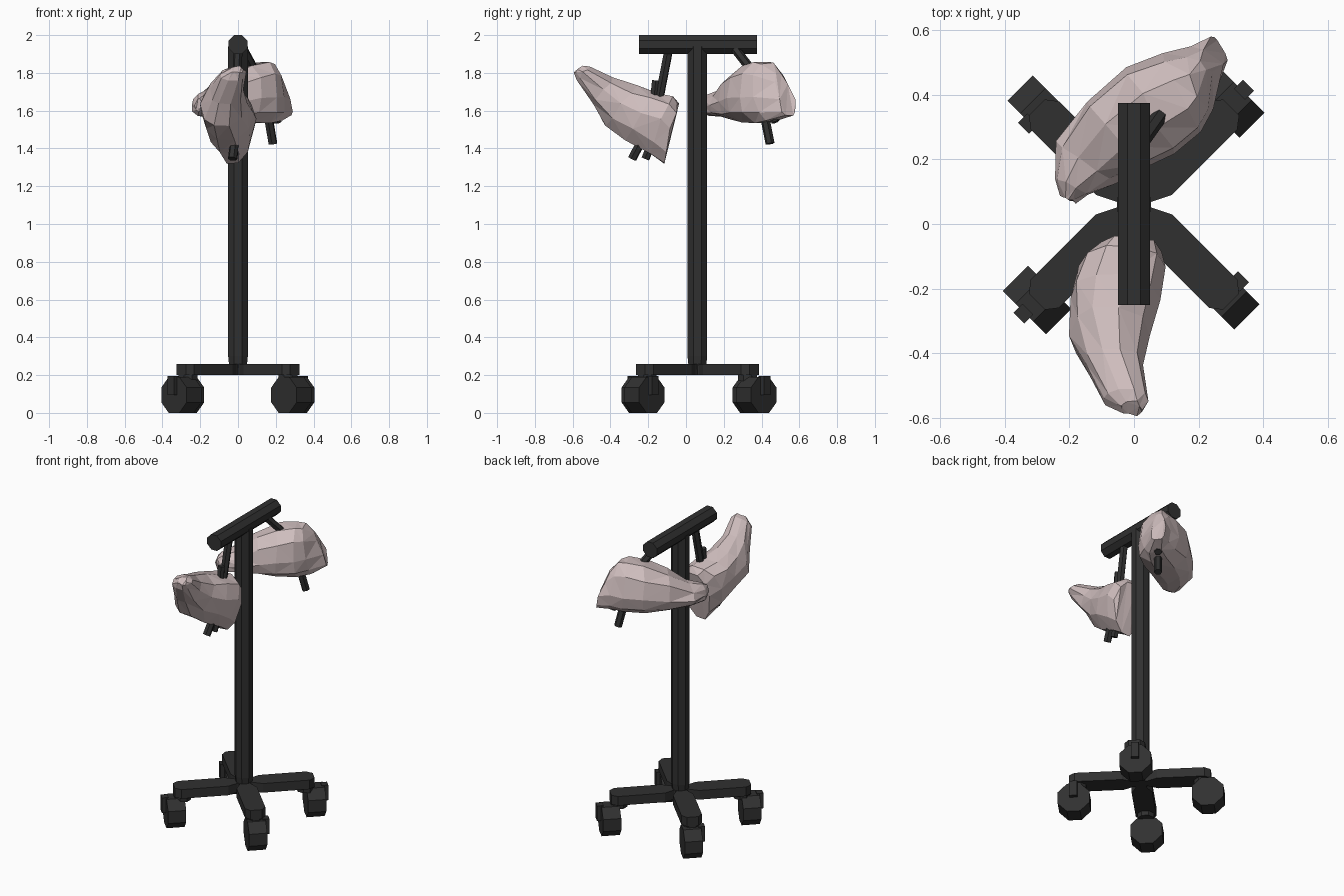
import bpy, bmesh, math, random
from mathutils import Vector as V, Matrix

if "Cube" in bpy.data.objects:
    bpy.data.objects.remove(bpy.data.objects["Cube"])

random.seed(4)


def material(name, rgb):
    m = bpy.data.materials.new(name)
    m.diffuse_color = (*rgb, 1)
    m.use_nodes = True
    m.node_tree.nodes["Principled BSDF"].inputs["Base Color"].default_value = m.diffuse_color
    return m


BLACK = material("black_metal", (0.03, 0.03, 0.03))
PINK = material("pale_pink_flesh", (0.62, 0.51, 0.51))


def finish(bm, name, mat):
    bmesh.ops.recalc_face_normals(bm, faces=bm.faces)
    me = bpy.data.meshes.new(name)
    bm.to_mesh(me)
    bm.free()
    ob = bpy.data.objects.new(name, me)
    ob.data.materials.append(mat)
    bpy.context.collection.objects.link(ob)
    return ob


def rod(name, a, b, r1, r2=None, sides=8):
    """Faceted cylinder from a to b; the radius is measured to the flats."""
    a, b = V(a), V(b)
    d = b - a
    k = 1 / math.cos(math.pi / sides)
    bm = bmesh.new()
    bmesh.ops.create_cone(bm, cap_ends=True, segments=sides, radius1=r1 * k,
                          radius2=(r1 if r2 is None else r2) * k, depth=d.length)
    spin = Matrix.Rotation(math.pi / sides, 4, 'Z')
    turn = d.to_track_quat('Z', 'Y').to_matrix().to_4x4()
    bm.transform(Matrix.Translation((a + b) / 2) @ turn @ spin)
    return finish(bm, name, BLACK)


def prism(name, outline, z0, z1, mat4):
    bm = bmesh.new()
    f = bm.faces.new([bm.verts.new((x, y, z0)) for x, y in outline])
    top = bmesh.ops.extrude_face_region(bm, geom=[f])["geom"]
    for v in top:
        if isinstance(v, bmesh.types.BMVert):
            v.co.z = z1
    bm.transform(mat4)
    return finish(bm, name, BLACK)


def joint(name, stations, sides=10):
    """Loft through rings, each given by its left, right, low and high points."""
    bm = bmesh.new()
    rings = []
    for left, right, low, high in stations:
        c = (V(left) + V(right)) / 2
        ring = []
        for i in range(sides):
            t = 2 * math.pi * i / sides
            cs, sn = math.cos(t), math.sin(t)
            side = V(right if cs > 0 else left) - c
            rise = V(high if sn > 0 else low) - c
            p = c + side * abs(cs) ** .9 + rise * abs(sn) ** .9
            p += V(random.uniform(-.007, .007) for _ in range(3))
            ring.append(bm.verts.new(p))
        rings.append(ring)
    for r, s in zip(rings, rings[1:]):
        for i in range(sides):
            j = (i + 1) % sides
            bm.faces.new((r[i], r[j], s[j], s[i]))
    bm.faces.new(rings[0])
    bm.faces.new(rings[-1])
    bmesh.ops.triangulate(bm, faces=bm.faces)
    return finish(bm, name, PINK)


# column and top bar
CY = 0.06
rod("column_foot", (0, CY, 0.2), (0, CY, 0.3), 0.042, 0.052)
rod("column", (0, CY, 0.3), (0, CY, 1.94), 0.052)
rod("top_bar", (0, -0.25, 1.95), (0, 0.375, 1.95), 0.05)

# base legs, tapered at the column and chamfered at the tip
half = [(0, .03), (.045, .032), (.105, .062), (.39, .062), (.425, .035)]
outline = half + [(u, -v) for u, v in reversed(half)]
for i in range(4):
    prism("base_leg", outline, 0.2, 0.26,
          Matrix.Translation((0, CY, 0)) @ Matrix.Rotation(math.pi / 4 + i * math.pi / 2, 4, 'Z'))

# casters: all axles run along the same diagonal, forks on the outer side
axle = V((1, 1, 0)).normalized()
for x, y, s in [(-.285, .353, -1), (.298, .373, 1), (-.30, -.235, -1), (.282, -.22, 1)]:
    c = V((x, y, 0.095))
    rod("caster_wheel", c - axle * .055, c + axle * .055, 0.095)
    diag = V((.265 * math.copysign(1, x), CY + .265 * math.copysign(1, y - CY), 0))
    rod("caster_pivot", diag + V((0, 0, .17)), diag + V((0, 0, .205)), 0.05)
    fork = [(.04 * s, -.024), (.08 * s, -.024), (.08 * s, .024), (.04 * s, .024)]
    prism("caster_fork", fork, 0.095, 0.195,
          Matrix.Translation((x, y, 0)) @ Matrix.Rotation(math.pi / 4, 4, 'Z'))

# front joint: y and z of the low and high points, then x range
front = [(-.59, 1.80, -.55, 1.835, -.04, .03), (-.575, 1.76, -.51, 1.83, -.09, .045),
         (-.50, 1.63, -.38, 1.775, -.15, .03), (-.43, 1.51, -.25, 1.735, -.195, .05),
         (-.32, 1.44, -.15, 1.705, -.19, .085), (-.20, 1.37, -.07, 1.685, -.165, .10),
         (-.12, 1.31, -.04, 1.64, -.11, .08)]
stations = []
for yl, zl, yh, zh, x0, x1 in front:
    ym, zm, xm = (yl + yh) / 2, zl * .42 + zh * .58, x0 * .55 + x1 * .45
    stations.append(((x0, ym, zm), (x1, ym, zm), (xm, yl, zl), (xm, yh, zh)))
joint("front_joint", stations)

# back joint: left xy, right xy, z range, lean of the ring along its length
back = [(-.225, .09, -.185, .065, 1.60, 1.66, 0), (-.25, .14, -.14, .09, 1.575, 1.69, 0),
        (-.235, .25, -.06, .13, 1.565, 1.71, 0), (-.15, .38, .03, .17, 1.55, 1.79, 0),
        (-.03, .49, .13, .21, 1.535, 1.85, 0), (.09, .535, .21, .28, 1.535, 1.865, .01),
        (.17, .545, .25, .36, 1.54, 1.86, .03), (.235, .58, .28, .49, 1.565, 1.80, .05)]
stations = []
for lx, ly, rx, ry, z0, z1, lean in back:
    zm = z0 * .6 + z1 * .4
    cx, cy = (lx + rx) / 2, (ly + ry) / 2
    stations.append(((lx, ly, zm), (rx, ry, zm),
                     (cx + lean * .3, cy + lean * .3, z0), (cx - lean, cy - lean, z1)))
joint("back_joint", stations)

# hooks: hanger, clip, exit stub and tip for each joint
rod("front_hanger", (0, -.09, 1.93), (-.01, -.15, 1.62), 0.021, sides=6)
rod("front_clip", (-.01, -.16, 1.76), (-.01, -.17, 1.66), 0.02, sides=6)
rod("front_hook_stub", (-.02, -.18, 1.43), (-.025, -.215, 1.345), 0.02, sides=6)
rod("front_hook_tip", (-.015, -.225, 1.46), (-.03, -.285, 1.345), 0.021, sides=6)
rod("back_hanger", (.02, .25, 1.94), (.08, .335, 1.83), 0.021, sides=6)
rod("back_hook_stub", (.19, .44, 1.62), (.21, .475, 1.54), 0.02, sides=6)
rod("back_hook_tip", (.155, .41, 1.60), (.185, .445, 1.425), 0.021, sides=6)
